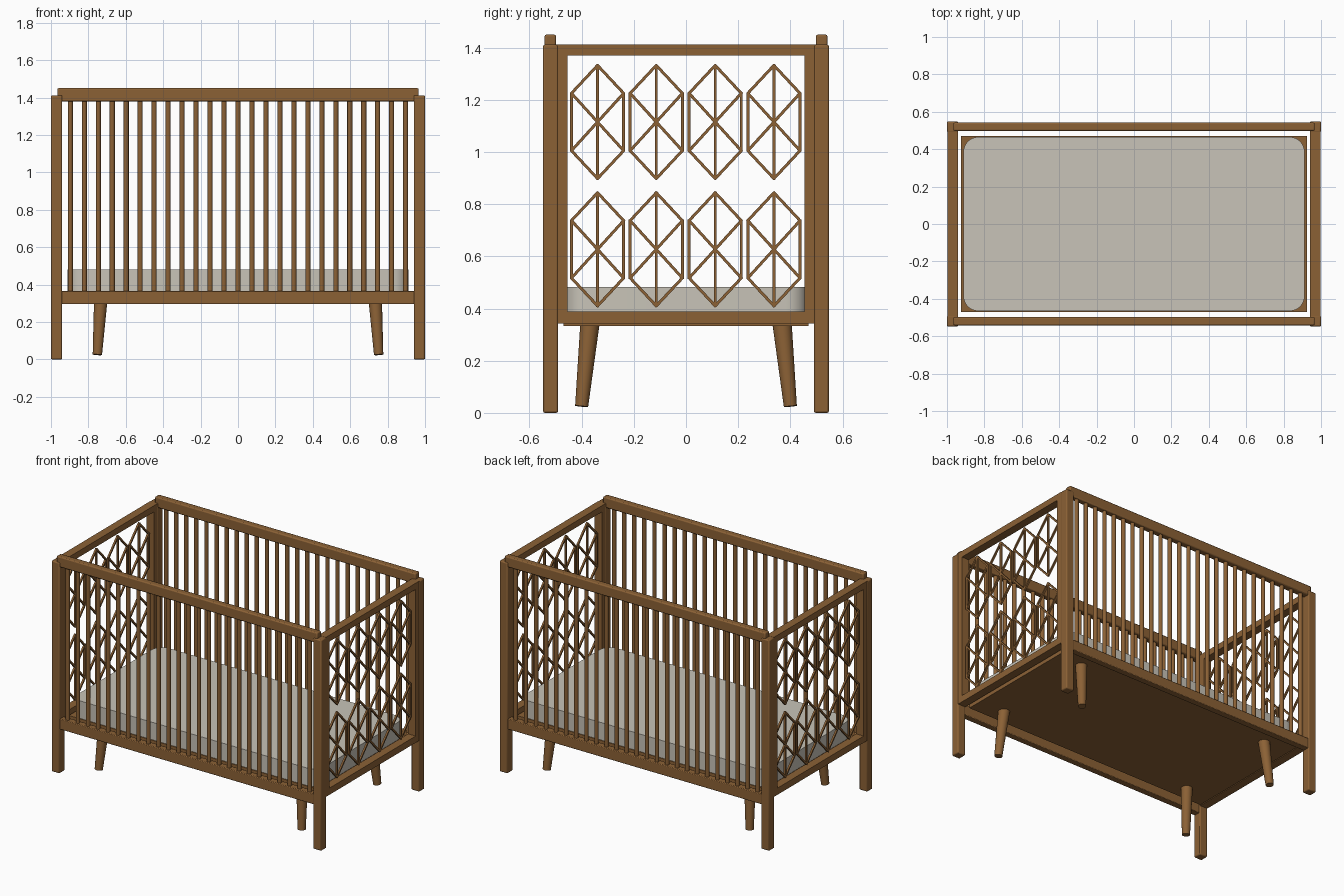
import bpy
import bmesh
from math import radians
from mathutils import Matrix, Vector

cube = bpy.data.objects.get("Cube")
if cube:
    bpy.data.objects.remove(cube, do_unlink=True)


def material(name, rgb):
    mat = bpy.data.materials.new(name)
    mat.use_nodes = True
    mat.diffuse_color = (*rgb, 1)
    mat.node_tree.nodes["Principled BSDF"].inputs["Base Color"].default_value = (*rgb, 1)
    return mat


WOOD = material("warm brown wood", (0.26, 0.12, 0.036))
FABRIC = material("pale grey fabric", (0.58, 0.55, 0.48))


def finish(name, bm, mat, smooth=False, bevel=0, segments=2):
    mesh = bpy.data.meshes.new(name)
    bm.to_mesh(mesh)
    bm.free()
    mesh.materials.append(mat)
    obj = bpy.data.objects.new(name, mesh)
    bpy.context.collection.objects.link(obj)
    if bevel:
        mod = obj.modifiers.new("soft edges", "BEVEL")
        mod.width, mod.segments = bevel, segments
    if smooth:
        bpy.ops.object.select_all(action="DESELECT")
        obj.select_set(True)
        bpy.context.view_layer.objects.active = obj
        bpy.ops.object.shade_smooth_by_angle(angle=radians(40))
    return obj


def add_box(bm, low, high):
    low, high = Vector(low), Vector(high)
    place = Matrix.Translation((low + high) / 2) @ Matrix.Diagonal((*(high - low), 1))
    return bmesh.ops.create_cube(bm, size=1, matrix=place)["verts"]


def box(name, low, high, mat=WOOD, **options):
    bm = bmesh.new()
    add_box(bm, low, high)
    return finish(name, bm, mat, **options)


def add_rod(bm, a, b, r1, r2, sides):
    a, b = Vector(a), Vector(b)
    turn = (b - a).to_track_quat("Z", "Y").to_matrix().to_4x4()
    bmesh.ops.create_cone(bm, cap_ends=True, segments=sides, radius1=r1, radius2=r2,
                          depth=(b - a).length,
                          matrix=Matrix.Translation((a + b) / 2) @ turn)


def add_bar(bm, x, a, b, width, depth):
    """Flat bar between two (y, z) points in an end panel."""
    a, b = Vector((x, *a)), Vector((x, *b))
    along = (b - a).normalized()
    across = Vector((1, 0, 0))
    frame = Matrix((across, along.cross(across), along)).transposed().to_4x4()
    size = Matrix.Diagonal((depth, width, (b - a).length + width * 0.6, 1))
    bmesh.ops.create_cube(bm, size=1, matrix=Matrix.Translation((a + b) / 2) @ frame @ size)


# Front and back: long rails and slats
for side, s in (("front", -1), ("back", 1)):
    y1, y2 = sorted((s * 0.498, s * 0.542))
    box(f"{side}_top_rail", (-0.966, y1, 1.38), (0.966, y2, 1.45), bevel=0.007, smooth=True)
    box(f"{side}_bottom_rail", (-0.945, y1, 0.295), (0.945, y2, 0.365), bevel=0.004, smooth=True)
    bm = bmesh.new()
    for i in range(25):
        x = (i - 12) * 0.0747
        add_rod(bm, (x, s * 0.52, 0.36), (x, s * 0.52, 1.385), 0.0135, 0.0135, 16)
    finish(f"{side}_slats", bm, WOOD, smooth=True)

# Corner posts and splayed tapered legs
for xs, xname in ((-1, "right"), (1, "left")):
    for ys, yname in ((-1, "front"), (1, "back")):
        x1, x2 = sorted((xs * 0.94, xs))
        y1, y2 = sorted((ys * 0.49, ys * 0.548))
        box(f"{yname}_{xname}_post", (x1, y1, 0), (x2, y2, 1.412), bevel=0.007, smooth=True)
        bm = bmesh.new()
        add_rod(bm, (xs * 0.752, ys * 0.4, 0.025), (xs * 0.732, ys * 0.368, 0.345),
                0.025, 0.037, 24)
        finish(f"{yname}_{xname}_leg", bm, WOOD, smooth=True)

# End panels: frame and hexagon lattice
W, TIP, SHOULDER = 0.1, 0.217, 0.11
for xs, side in ((-1, "right"), (1, "left")):
    x1, x2 = sorted((xs * 0.942, xs * 0.998))
    box(f"{side}_end_top_rail", (x1, -0.495, 1.37), (x2, 0.495, 1.412))
    box(f"{side}_end_bottom_rail", (x1, -0.495, 0.343), (x2, 0.495, 0.388))
    for ys, end in ((-1, "front"), (1, "back")):
        y1, y2 = sorted((ys * 0.455, ys * 0.492))
        box(f"{side}_end_{end}_stile", (x1, y1, 0.38), (x2, y2, 1.38))
    bm = bmesh.new()
    for cy in (-0.339, -0.114, 0.112, 0.337):
        for cz in (0.627, 1.115):
            ring = [(0, TIP), (W, SHOULDER), (W, -SHOULDER),
                    (0, -TIP), (-W, -SHOULDER), (-W, SHOULDER)]
            ring = [(cy + y, cz + z) for y, z in ring]
            pairs = [(ring[i], ring[(i + 1) % 6]) for i in range(6)]
            pairs += [(ring[i], ring[i + 3]) for i in range(3)]
            for a, b in pairs:
                add_bar(bm, xs * 0.97, a, b, 0.011, 0.012)
    finish(f"{side}_end_lattice", bm, WOOD)

# Base board and mattress with rounded corners
box("base_board", (-0.925, -0.47, 0.333), (0.925, 0.47, 0.365))
bm = bmesh.new()
add_box(bm, (-0.912, -0.465, 0.365), (0.912, 0.465, 0.482))
uprights = [e for e in bm.edges if abs(e.verts[0].co.z - e.verts[1].co.z) > 0.05]
bmesh.ops.bevel(bm, geom=uprights, offset=0.08, segments=8, profile=0.5, affect="EDGES")
finish("mattress", bm, FABRIC, smooth=True)
